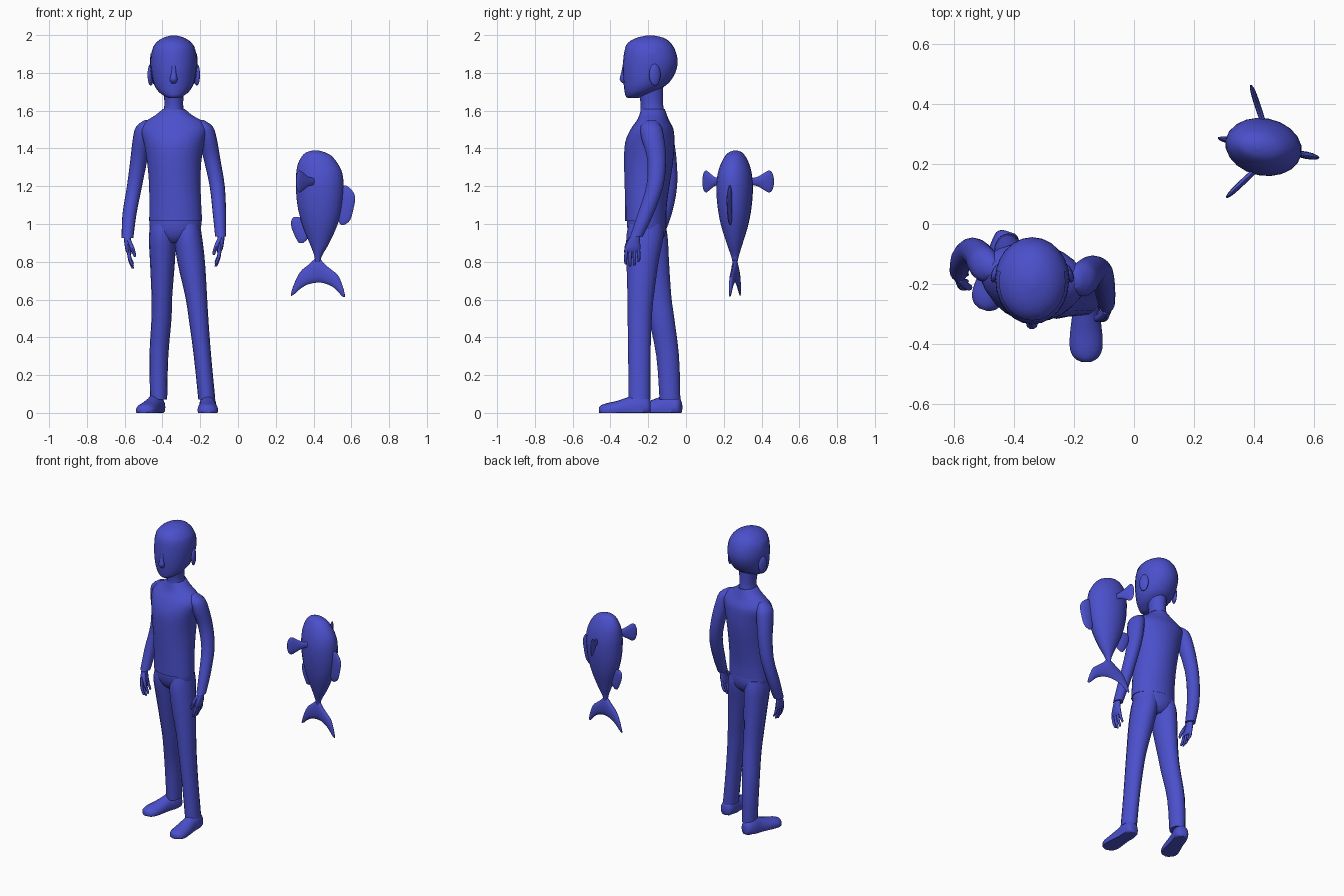
import bpy, bmesh
from math import cos, sin, pi, radians
from mathutils import Matrix, Vector

blue = bpy.data.materials.new("blue")
blue.diffuse_color = (0.07, 0.08, 0.6, 1)


def finish(name, bm):
    bmesh.ops.recalc_face_normals(bm, faces=bm.faces)
    me = bpy.data.meshes.new(name)
    bm.to_mesh(me)
    bm.free()
    ob = bpy.data.objects.new(name, me)
    bpy.context.collection.objects.link(ob)
    me.materials.append(blue)
    bpy.context.view_layer.objects.active = ob
    ob.select_set(True)
    bpy.ops.object.shade_smooth_by_angle(angle=radians(50))
    ob.select_set(False)
    return ob


def spline(secs, k):
    """Catmull-Rom interpolation of the cross-section values."""
    out = []
    for i in range(len(secs) - 1):
        p = [secs[max(0, min(len(secs) - 1, i + j))] for j in (-1, 0, 1, 2)]
        for s in range(k):
            t = s / k
            out.append([b + .5 * t * (c - a + t * (2*a - 5*b + 4*c - d + t * (3*(b - c) + d - a)))
                        for a, b, c, d in zip(*p)])
    return out + [list(secs[-1])]


def loft(name, secs, n=16, yaw=0, k=3, M=Matrix(), grow=0, cut=None):
    """Skin elliptical rings (x, y, z, rx, ry)."""
    bm = bmesh.new()
    R = Matrix.Rotation(radians(yaw), 3, 'Z')
    rings = []
    for x, y, z, rx, ry in spline(secs, k):
        rx, ry = max(rx, .001) + grow, max(ry, .001) + grow
        ring = []
        for i in range(n):
            a = 2 * pi * i / n
            v = M @ (Vector((x, y, z)) + R @ Vector((rx * cos(a), ry * sin(a), 0)))
            v.z = max(v.z, 0)
            ring.append(bm.verts.new(v))
        rings.append(ring)
    for a, b in zip(rings, rings[1:]):
        for i in range(n):
            bm.faces.new((a[i], a[(i + 1) % n], b[(i + 1) % n], b[i]))
    bm.faces.new(rings[0])
    bm.faces.new(rings[-1])
    if cut:
        drop = [f for f in bm.faces if cut(f.calc_center_median())]
        bmesh.ops.delete(bm, geom=drop, context='FACES')
    return finish(name, bm)


def ball(name, loc, size, rot=0):
    bm = bmesh.new()
    M = Matrix.Translation(loc) @ Matrix.Rotation(radians(rot), 4, 'Z') @ Matrix.Diagonal((*size, 1))
    bmesh.ops.create_uvsphere(bm, u_segments=16, v_segments=10, radius=1, matrix=M)
    return finish(name, bm)


def aim(origin, d):
    """Frame with local z along the horizontal direction d and local y up."""
    z = Vector((d[0], d[1], 0)).normalized()
    y = Vector((0, 0, 1))
    m = Matrix((y.cross(z), y, z)).transposed().to_4x4()
    m.translation = origin
    return m


def span(cx, z, y0, y1, rx):
    return (cx, (y0 + y1) / 2, z, rx, (y1 - y0) / 2)


# Head, hair, ears, nose, neck
head = [span(-.34, *s) for s in (
    (1.668, -.31, -.25, .03), (1.678, -.32, -.22, .05), (1.70, -.325, -.16, .08),
    (1.74, -.33, -.10, .105), (1.80, -.335, -.06, .118), (1.86, -.333, -.047, .123),
    (1.92, -.325, -.06, .115), (1.96, -.303, -.085, .09), (1.985, -.26, -.12, .055),
    (1.998, -.205, -.175, .012))]
loft("head", head, n=24)
loft("hair", head, n=24, grow=.003,
     cut=lambda c: c.z < 1.94 and (c.y < -.2 + max(0, c.z - 1.88) or c.z < 1.74))
for s in (-1, 1):
    ball("ear", (-.34 + s * .122, -.165, 1.79), (.014, .032, .058), s * 20)
loft("nose", [(-.341, -.325, 1.745, .012, .01), (-.341, -.332, 1.765, .02, .02),
              (-.34, -.33, 1.80, .014, .014), (-.34, -.326, 1.85, .01, .008)], n=10)
loft("neck", [(-.34, -.175, 1.54, .08, .07), (-.34, -.178, 1.6, .055, .062),
              (-.34, -.182, 1.65, .05, .06), (-.34, -.19, 1.74, .06, .07)])

# Shirt
loft("shirt", [(-.33, -.213, 1.015, .142, .108), (-.332, -.212, 1.10, .139, .110),
               (-.335, -.205, 1.22, .138, .120), (-.338, -.198, 1.33, .145, .130),
               (-.338, -.192, 1.43, .162, .130), (-.338, -.180, 1.50, .178, .112),
               (-.338, -.175, 1.545, .15, .085), (-.34, -.174, 1.575, .10, .073),
               (-.34, -.175, 1.61, .057, .063)], n=24, yaw=-9)

# Sleeves
loft("right_sleeve", [(-.585, -.158, .925, .031, .034), (-.575, -.118, 1.05, .037, .042),
                      (-.548, -.09, 1.2, .040, .043), (-.525, -.10, 1.34, .045, .05),
                      (-.508, -.125, 1.45, .049, .06), (-.495, -.138, 1.515, .045, .055),
                      (-.475, -.145, 1.55, .02, .025)][::-1])
loft("left_sleeve", [(-.092, -.262, .935, .029, .034), (-.098, -.215, 1.05, .035, .042),
                     (-.110, -.165, 1.2, .040, .045), (-.137, -.155, 1.34, .044, .05),
                     (-.160, -.175, 1.45, .048, .06), (-.178, -.185, 1.515, .045, .055),
                     (-.20, -.185, 1.55, .02, .025)][::-1])

# Hands: s is the direction towards the body
for side, s, x, y, z in (("right", 1, -.585, -.16, .94), ("left", -1, -.09, -.265, .95)):
    loft(side + "_palm", [(x, y, z, .02, .024), (x, y - .01, z - .04, .017, .032),
                          (x + s * .005, y - .018, z - .08, .015, .042),
                          (x + s * .010, y - .02, z - .10, .010, .036)], n=12)
    for i, length in enumerate((.068, .08, .075, .055)):
        fy = y - .048 + i * .02
        loft(side + "_finger", [(x + s * .006, fy, z - .08, .010, .010),
                                (x + s * .012, fy - .006 + i * .003, z - .09 - length * .5, .009, .009),
                                (x + s * .026, fy - .006 + i * .003, z - .09 - length, .007, .007),
                                (x + s * .028, fy - .004, z - .096 - length, .003, .003)], n=8)
    loft(side + "_thumb", [(x + s * .004, y - .025, z - .02, .012, .012),
                           (x + s * .022, y - .045, z - .06, .012, .013),
                           (x + s * .036, y - .052, z - .10, .009, .010),
                           (x + s * .038, y - .052, z - .115, .004, .004)], n=8)

# Trousers
loft("trouser_hips", [(-.332, -.205, .90, .05, .06), (-.332, -.205, .93, .11, .088),
                      (-.332, -.207, .98, .138, .103), (-.33, -.21, 1.04, .136, .102)], n=24, yaw=-9)
loft("right_trouser_leg", [(-.42, -.085, .07, .045, .055), (-.419, -.097, .3, .050, .060),
                           (-.405, -.130, .5, .053, .068), (-.403, -.152, .62, .055, .074),
                           (-.400, -.178, .8, .066, .088), (-.400, -.195, .93, .072, .098),
                           (-.396, -.20, 1.0, .066, .09)])
loft("left_trouser_leg", [(-.165, -.247, .07, .045, .058), (-.188, -.247, .3, .046, .059),
                          (-.209, -.245, .5, .052, .064), (-.222, -.240, .62, .058, .070),
                          (-.248, -.230, .8, .073, .085), (-.264, -.218, .93, .074, .098),
                          (-.268, -.213, 1.0, .066, .09)])

# Shoes
shoe = [(0, .03, 0, .022, .03), (0, .03, .015, .040, .055), (0, .03, .06, .046, .075),
        (0, .025, .11, .046, .062), (0, .018, .18, .054, .045), (0, .014, .23, .054, .038),
        (0, .012, .26, .040, .030), (0, .012, .274, .016, .018)]
loft("left_shoe", shoe, M=aim((-.160, -.187, 0), (0, -1)))
loft("right_shoe", shoe, M=aim((-.418, -.026, 0), (-.085, -.26)))

# Fish, head up, in its own turned frame
F = Matrix.Translation((.43, .258, 0)) @ Matrix.Rotation(radians(-11), 4, 'Z')


def flat(z, x0, x1, hy):
    return ((x0 + x1 - .86) / 2 * 1.02, 0, z, (x1 - x0) / 2, hy)


loft("fish_body", [flat(*s) for s in (
    (.79, .408, .436, .012), (.82, .406, .440, .018), (.85, .398, .455, .027),
    (.90, .377, .485, .043), (1.0, .337, .530, .073), (1.10, .312, .555, .090),
    (1.20, .304, .562, .096), (1.27, .306, .554, .088), (1.32, .316, .530, .073),
    (1.36, .338, .497, .052), (1.38, .362, .460, .033), (1.389, .395, .425, .01))], n=20, M=F)
loft("fish_back_fin", [flat(*s) for s in (
    (.995, .545, .563, .003), (1.02, .53, .594, .009), (1.08, .53, .612, .012),
    (1.14, .53, .621, .012), (1.18, .53, .603, .009), (1.203, .545, .575, .003))], n=12, M=F)
loft("fish_belly_fin", [flat(*s) for s in (
    (.90, .322, .345, .003), (.925, .306, .37, .009), (.98, .283, .36, .011),
    (1.02, .282, .34, .009), (1.038, .295, .325, .003))], n=12, M=F)

# Tail: slices from tip to tip (u, low z, high z, half thickness)
tail = [(0, (a + b) / 2, (u - .43) * 1.02, t, (b - a) / 2) for u, a, b, t in (
    (.281, .618, .635, .003), (.30, .63, .69, .008), (.33, .657, .747, .012),
    (.37, .68, .782, .015), (.422, .69, .822, .017), (.46, .685, .786, .015),
    (.50, .668, .754, .013), (.53, .640, .727, .011), (.553, .616, .675, .007),
    (.565, .614, .630, .003))]
loft("fish_tail", tail, n=12, M=F @ aim((0, 0, 0), (1, 0)))

# Side fins
fin = [(0, 0, -.02, .008, .018), (0, 0, .03, .010, .022), (0, 0, .07, .010, .042),
       (0, 0, .10, .009, .058), (0, 0, .12, .006, .048), (0, 0, .129, .002, .02)]
loft("fish_front_side_fin", fin, n=12, M=aim((.402, .177, 1.225), (-.1, -.095)))
loft("fish_rear_side_fin", fin, n=12, M=aim((.431, .342, 1.225), (-.04, .12)))
